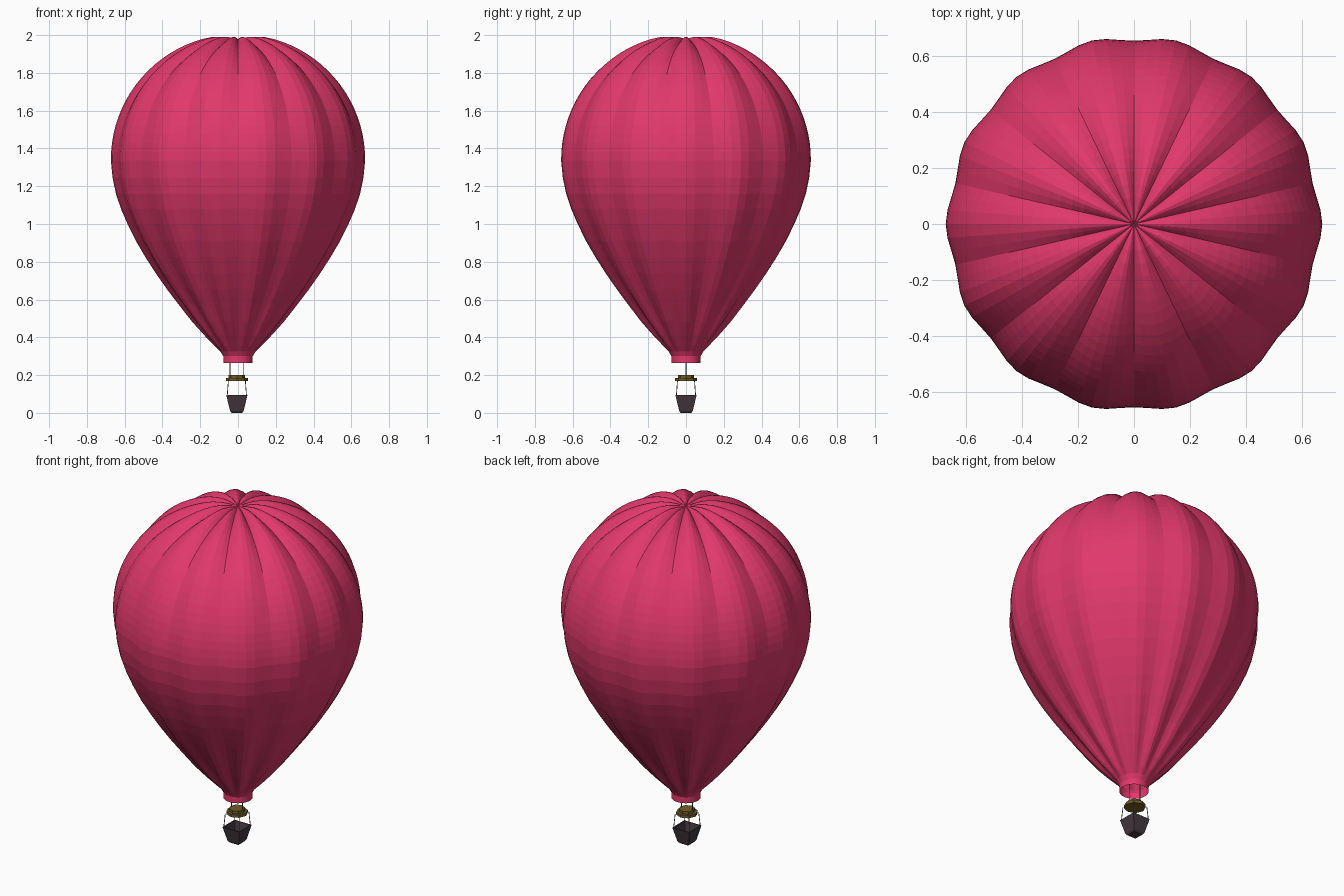
import bpy, bmesh, math
from mathutils import Vector

if "Cube" in bpy.data.objects:
    bpy.data.objects.remove(bpy.data.objects["Cube"])

def material(name, rgb):
    m = bpy.data.materials.new(name)
    m.diffuse_color = (*rgb, 1)
    m.use_nodes = True
    m.node_tree.nodes["Principled BSDF"].inputs["Base Color"].default_value = m.diffuse_color
    return m

PINK = material("pink fabric", (0.75, 0.04, 0.15))
GOLD = material("dark brass", (0.17, 0.11, 0.022))
DARK = material("dark wicker", (0.06, 0.042, 0.052))
ROPE = material("grey rope", (0.12, 0.11, 0.08))

def finish(bm, name, mat, normals=True):
    if normals:
        bmesh.ops.recalc_face_normals(bm, faces=bm.faces)
    me = bpy.data.meshes.new(name)
    bm.to_mesh(me)
    bm.free()
    me.materials.append(mat)
    ob = bpy.data.objects.new(name, me)
    bpy.context.collection.objects.link(ob)
    return ob

def loft(bm, rings):
    """Join successive rings of points with quads."""
    vs = [[bm.verts.new(p) for p in ring] for ring in rings]
    n = len(vs[0])
    for a, b in zip(vs, vs[1:]):
        for i in range(n):
            j = (i + 1) % n
            bm.faces.new((a[i], a[j], b[j], b[i]))
    return vs

# Envelope: teardrop profile, 14 lobed gores, open mouth
LOBES, SEG = 14, 14 * 6
lower = [(0.078, 0.265), (0.078, 0.30), (0.092, 0.325), (0.12, 0.355), (0.17, 0.41),
         (0.235, 0.487), (0.30, 0.57), (0.365, 0.655), (0.425, 0.74), (0.48, 0.825),
         (0.53, 0.91), (0.575, 1.0), (0.61, 1.08), (0.637, 1.16), (0.655, 1.245)]
upper = [(0.664 * math.cos(t), 1.335 + 0.657 * math.sin(t))
         for t in [math.radians(90 * i / 22) for i in range(22)]]
profile = lower + upper
rings = []
for k, (r, z) in enumerate(profile):
    r0, z0 = profile[max(k - 1, 0)]
    r1, z1 = profile[min(k + 1, len(profile) - 1)]
    normal = Vector((z1 - z0, r0 - r1)).normalized()
    top = max(0.0, min(1.0, (z - 1.335) / 0.55))      # creases sharpen to the crown
    amp = 0.009 + 0.005 * top
    amp *= min(1, r / 0.16) if z > 1.3 else max(0, min(1, (r - 0.078) / 0.15))
    dip = 0.015 * math.exp(-(r / 0.07) ** 2) if z > 1.3 else 0
    ring = []
    for i in range(SEG):
        a = 2 * math.pi * i / SEG
        soft = math.cos(LOBES * a)
        sharp = 2 * abs(math.cos(LOBES * a / 2)) - 1
        d = amp * (soft * (1 - top) + sharp * top)
        rr = r + normal.x * d
        ring.append((rr * math.cos(a), rr * math.sin(a), z + normal.y * d - dip))
    rings.append(ring)
bm = bmesh.new()
vs = loft(bm, rings)
crown = bm.verts.new((0, 0, 1.977))
for i in range(SEG):
    bm.faces.new((vs[-1][i], vs[-1][(i + 1) % SEG], crown))
finish(bm, "envelope", PINK, False)

# Burner: two stacked plates
CX = -0.006
def plate(name, r, z0, z1):
    bm = bmesh.new()
    pts = [[(CX + r * math.cos(math.pi * i / 4), r * math.sin(math.pi * i / 4), z)
            for i in range(8)] for z in (z0, z1)]
    vs = loft(bm, pts)
    for v in vs:
        bm.faces.new(v)
    finish(bm, name, GOLD)
plate("burner_base", 0.058, 0.168, 0.184)
plate("burner_top", 0.043, 0.184, 0.2)

# Basket: tapered open square tub with an inner wall
def square(h, z):
    return [(CX + sx * h, sy * h, z) for sx, sy in ((-1, -1), (1, -1), (1, 1), (-1, 1))]
bm = bmesh.new()
vs = loft(bm, [square(0.028, 0), square(0.036, 0.01), square(0.056, 0.094),
               square(0.050, 0.094), square(0.032, 0.012)])
bm.faces.new(vs[0])
bm.faces.new(vs[-1])
finish(bm, "basket", DARK)

# Ropes: thin rods between two points
def rope(name, p, q, r=0.002):
    p, q = Vector(p), Vector(q)
    d = q - p
    bm = bmesh.new()
    bmesh.ops.create_cone(bm, cap_ends=True, segments=6, radius1=r, radius2=r, depth=d.length)
    ob = finish(bm, name, ROPE)
    ob.location = (p + q) / 2
    ob.rotation_euler = d.to_track_quat('Z', 'Y').to_euler()

for s in (-1, 1):
    rope("upper_rope", (CX + s * 0.036, 0, 0.198), (CX + s * 0.036, 0, 0.32))
    for t in (-1, 1):
        rope("basket_rope", (CX + s * 0.051, t * 0.051, 0.09), (CX + s * 0.045, t * 0.045, 0.172))
